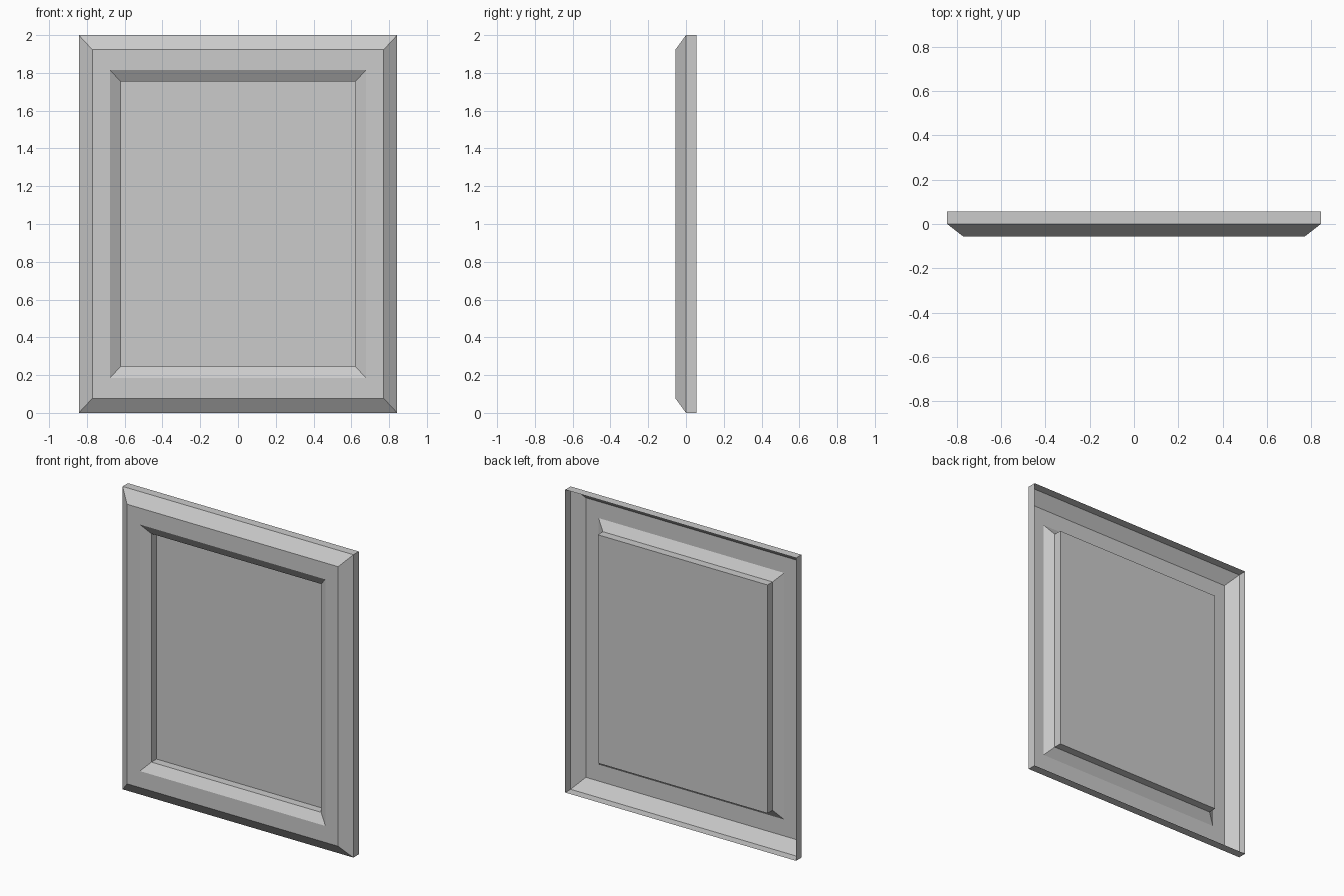
import bpy
import bmesh

cube = bpy.data.objects.get("Cube")
if cube:
    bpy.data.objects.remove(cube, do_unlink=True)

grey = bpy.data.materials.new("light grey")
grey.use_nodes = True
colour = (0.6, 0.6, 0.6, 1)
grey.diffuse_color = colour
grey.node_tree.nodes["Principled BSDF"].inputs["Base Color"].default_value = colour

MID_Z = 1.0
# Moulding section from the open back rim inwards: half width, half height, depth
SECTION = [
    (0.843, 1.0, 0.056),     # back rim
    (0.843, 1.0, 0.0),       # outer edge
    (0.771, 0.923, -0.056),  # front flat, outer
    (0.678, 0.814, -0.056),  # front flat, inner
    (0.62, 0.754, -0.018),   # foot of inner bevel
    (0.62, 0.754, 0.035),    # panel seat
]


def add_ring(bm, half_x, half_z, y):
    """Rectangle of four vertices, anticlockwise from the front."""
    corners = [(-1, -1), (1, -1), (1, 1), (-1, 1)]
    return [bm.verts.new((sx * half_x, y, MID_Z + sz * half_z)) for sx, sz in corners]


def finish(bm, name):
    mesh = bpy.data.meshes.new(name)
    bm.to_mesh(mesh)
    bm.free()
    mesh.materials.append(grey)
    obj = bpy.data.objects.new(name, mesh)
    bpy.context.collection.objects.link(obj)


# Frame moulding: a thin pressed sheet, hollow at the back
bm = bmesh.new()
rings = [add_ring(bm, *point) for point in SECTION]
for outer, inner in zip(rings, rings[1:]):
    for i in range(4):
        j = (i + 1) % 4
        bm.faces.new((outer[i], outer[j], inner[j], inner[i]))
finish(bm, "frame_moulding")

# Recessed panel closing the opening
bm = bmesh.new()
bm.faces.new(add_ring(bm, *SECTION[-1]))
finish(bm, "recessed_panel")
